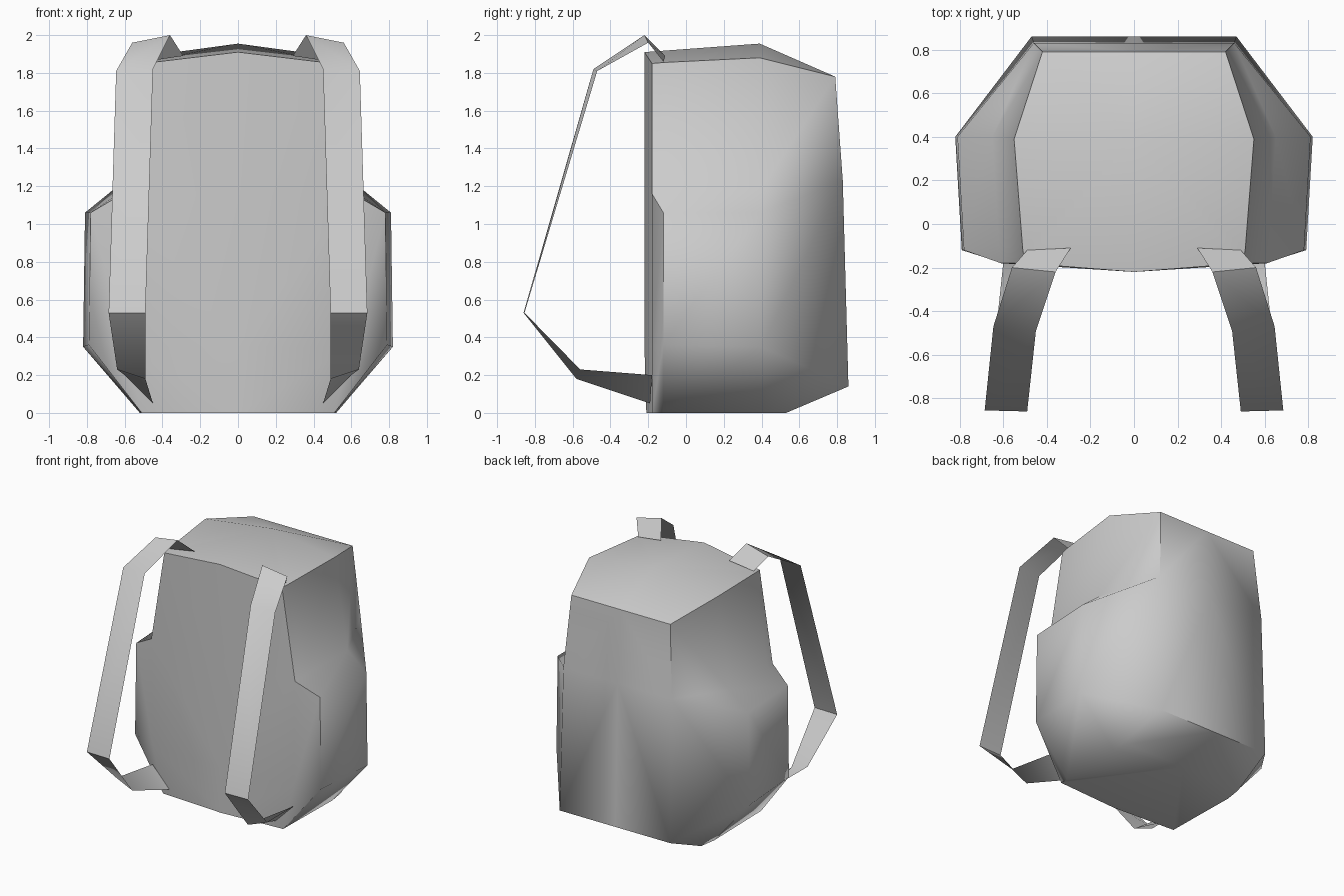
import bpy
import bmesh
from math import radians

default_cube = bpy.data.objects.get("Cube")
if default_cube:
    bpy.data.objects.remove(default_cube, do_unlink=True)

# One plain fabric colour
fabric = bpy.data.materials.new("grey_fabric")
fabric.use_nodes = True
fabric.diffuse_color = (0.6, 0.6, 0.6, 1)
fabric.node_tree.nodes["Principled BSDF"].inputs["Base Color"].default_value = fabric.diffuse_color
fabric.node_tree.nodes["Principled BSDF"].inputs["Roughness"].default_value = 0.9


def loft(bm, rows):
    """Skin a list of point rows with quads and return the rows of vertices."""
    verts = [[bm.verts.new(point) for point in row] for row in rows]
    for lower, upper in zip(verts, verts[1:]):
        for i in range(len(lower) - 1):
            bm.faces.new((lower[i], lower[i + 1], upper[i + 1], upper[i]))
    return verts


def finish(name, bm, smooth_angle, mirrored=False):
    """Turn a bmesh into a shaded object, mirrored across the centre if asked."""
    bmesh.ops.remove_doubles(bm, verts=bm.verts[:], dist=0.001)
    bmesh.ops.recalc_face_normals(bm, faces=bm.faces[:])
    mesh = bpy.data.meshes.new(name)
    bm.to_mesh(mesh)
    bm.free()
    mesh.materials.append(fabric)
    obj = bpy.data.objects.new(name, mesh)
    bpy.context.collection.objects.link(obj)
    bpy.ops.object.select_all(action="DESELECT")
    obj.select_set(True)
    bpy.context.view_layer.objects.active = obj
    if mirrored:
        mirror = obj.modifiers.new("Mirror", "MIRROR")
        mirror.use_clip = True
        bpy.ops.object.modifier_apply(modifier=mirror.name)
    bpy.ops.object.shade_smooth_by_angle(angle=radians(smooth_angle))
    return obj


# Bag: half sections from the front centre, round the side, to the back centre
front_fold = (0.61, -0.18, 1.16)
back_fold = (0.46, 0.83, 1.23)
front_middle = (0, -0.22, 1.15)
back_middle = (0, 0.83, 1.23)
base = [(0, -0.21, 0), (0.51, -0.18, 0), (0.51, -0.12, 0),
        (0.52, 0.4, 0), (0.5, 0.53, 0), (0, 0.53, 0)]
pocket_bottom = [(0, -0.22, 0.35), (0.6, -0.18, 0.35), (0.79, -0.12, 0.36),
                 (0.82, 0.4, 0.35), (0.47, 0.86, 0.14), (0, 0.86, 0.14)]
pocket_rim = [front_middle, front_fold, (0.78, -0.12, 1.06),
              (0.81, 0.4, 1.06), back_fold, back_middle]
pocket_fold = [front_middle, front_fold, (0.62, -0.1, 1.17),
               (0.65, 0.4, 1.19), back_fold, back_middle]
top_edge = [(0, -0.22, 1.91), (0.5, -0.18, 1.85), (0.51, -0.12, 1.855),
            (0.55, 0.39, 1.88), (0.42, 0.79, 1.78), (0, 0.79, 1.78)]

bm = bmesh.new()
# The folded-in pocket ends collapse when the doubles are merged
rows = loft(bm, [base, pocket_bottom, pocket_rim, pocket_fold, top_edge])
bm.faces.new(rows[0])
# Raised crown of the top
crown = bm.verts.new((0, 0.39, 1.955))
rim = rows[-1]
for i in range(len(rim) - 1):
    bm.faces.new((rim[i], rim[i + 1], crown))
finish("bag", bm, 62, mirrored=True)

# Shoulder straps: flat ribbons given by pairs of inner and outer edge points
strap_edges = [
    [(0.29, -0.11, 1.89), (0.49, -0.12, 1.86)],
    [(0.36, -0.22, 2.0), (0.56, -0.2, 1.96)],
    [(0.45, -0.49, 1.82), (0.645, -0.47, 1.81)],
    [(0.49, -0.86, 0.53), (0.685, -0.855, 0.53)],
    [(0.49, -0.58, 0.18), (0.64, -0.56, 0.23)],
    [(0.45, -0.19, 0.05), (0.6, -0.18, 0.2)],
]
for side, sign in (("left", 1), ("right", -1)):
    bm = bmesh.new()
    loft(bm, [[(sign * x, y, z) for x, y, z in pair] for pair in strap_edges])
    finish(side + "_shoulder_strap", bm, 50)
